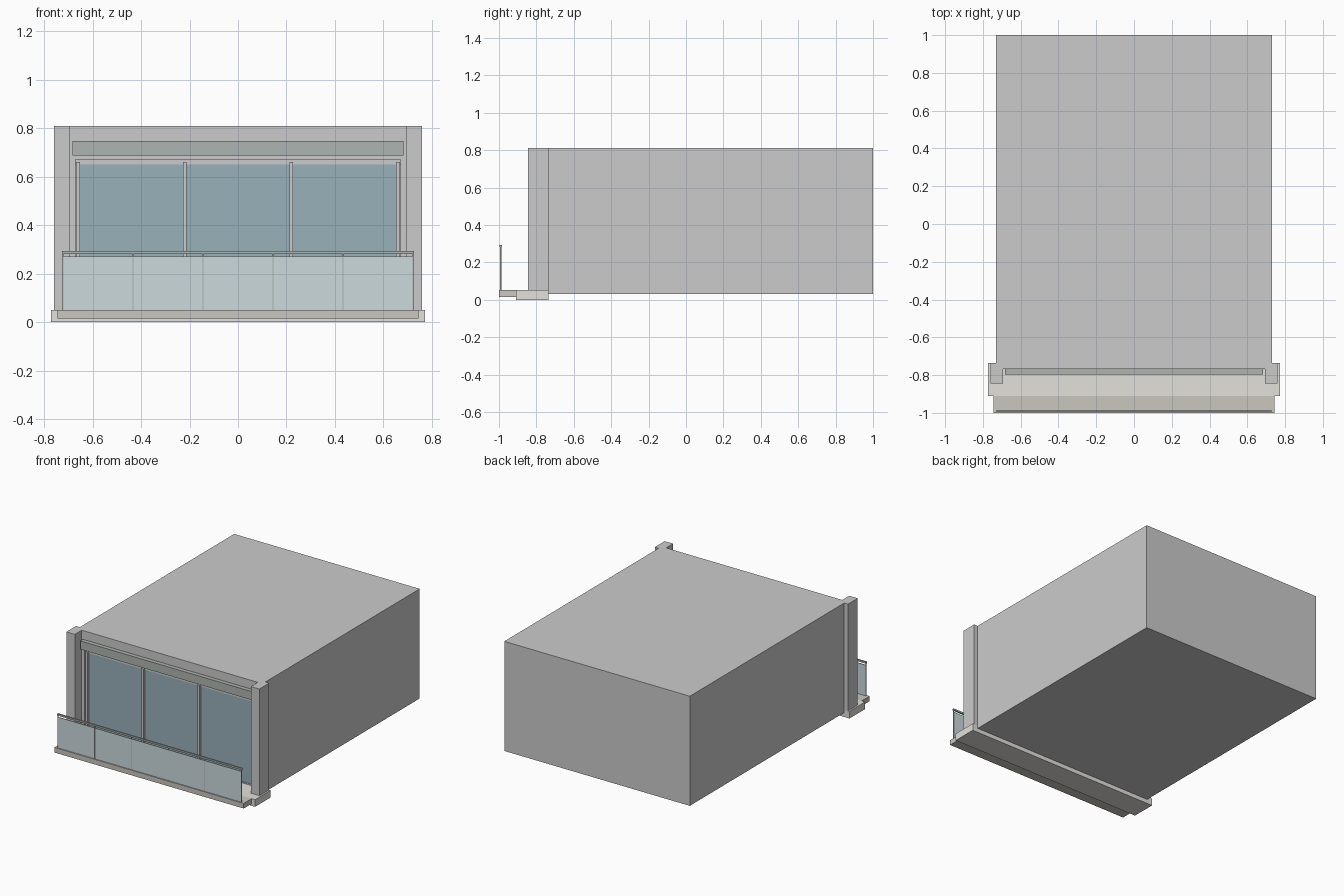
import bpy, bmesh

if "Cube" in bpy.data.objects:
    bpy.data.objects.remove(bpy.data.objects["Cube"])


def material(name, rgb):
    m = bpy.data.materials.new(name)
    m.diffuse_color = (*rgb, 1)
    m.use_nodes = True
    m.node_tree.nodes["Principled BSDF"].inputs["Base Color"].default_value = m.diffuse_color
    return m


WINDOW = material("window_glass", (0.31, 0.44, 0.49))
RAIL_GLASS = material("balustrade_glass", (0.60, 0.70, 0.72))
DARK = material("dark_metal", (0.42, 0.46, 0.44))
STONE = material("stone", (0.77, 0.75, 0.70))
EDGE = material("stone_edge", (0.60, 0.57, 0.52))


def box(name, x, y, z, mat=None):
    bm = bmesh.new()
    bmesh.ops.create_cube(bm, size=1)
    for v in bm.verts:
        for i, (lo, hi) in enumerate((x, y, z)):
            v.co[i] = hi if v.co[i] > 0 else lo
    me = bpy.data.meshes.new(name)
    bm.to_mesh(me)
    bm.free()
    ob = bpy.data.objects.new(name, me)
    bpy.context.collection.objects.link(ob)
    if mat:
        me.materials.append(mat)
    return ob


# Main room volume
box("room_body", (-0.73, 0.73), (-0.735, 1.0), (0.03, 0.81))

# Facade wall around the window opening
box("facade_lintel", (-0.695, 0.695), (-0.767, -0.735), (0.672, 0.81))
for s, side in ((-1, "left"), (1, "right")):
    box("facade_jamb_" + side, sorted((s * 0.67, s * 0.695)), (-0.767, -0.735), (0.05, 0.672))
    box("pillar_" + side, sorted((s * 0.693, s * 0.76)), (-0.845, -0.735), (0.05, 0.81))

# Blind box above the window
box("blind_box", (-0.683, 0.683), (-0.797, -0.767), (0.688, 0.748), DARK)

# Window panes and frame
box("window_head", (-0.67, 0.67), (-0.748, -0.735), (0.65, 0.672))
box("window_sill", (-0.67, 0.67), (-0.748, -0.735), (0.05, 0.06))
for i, x in enumerate((-0.66, -0.22, 0.22, 0.66)):
    box(f"window_mullion_{i + 1}", (x - 0.008, x + 0.008), (-0.76, -0.735), (0.05, 0.66))
for i in range(3):
    x = -0.66 + 0.44 * i
    box(f"window_pane_{i + 1}", (x + 0.008, x + 0.432), (-0.744, -0.735), (0.06, 0.65), WINDOW)

# Balcony slab with narrower, thinner front edge
box("balcony_slab", (-0.772, 0.772), (-0.91, -0.735), (0.0, 0.051), STONE)
box("balcony_edge", (-0.745, 0.745), (-1.0, -0.91), (0.015, 0.051), EDGE)

# Glass balustrade: five panels, slim posts and a top rail
STEP = 0.289
for i in range(5):
    x = -2.5 * STEP + i * STEP
    box(f"balustrade_panel_{i + 1}", (x + 0.001, x + STEP - 0.001), (-0.993, -0.988), (0.051, 0.27), RAIL_GLASS)
for i in range(6):
    x = -2.5 * STEP + i * STEP
    box(f"balustrade_post_{i + 1}", (x - 0.0015, x + 0.0015), (-0.9935, -0.9875), (0.051, 0.283), DARK)
box("balustrade_rail", (-0.727, 0.727), (-0.996, -0.985), (0.282, 0.294), DARK)
